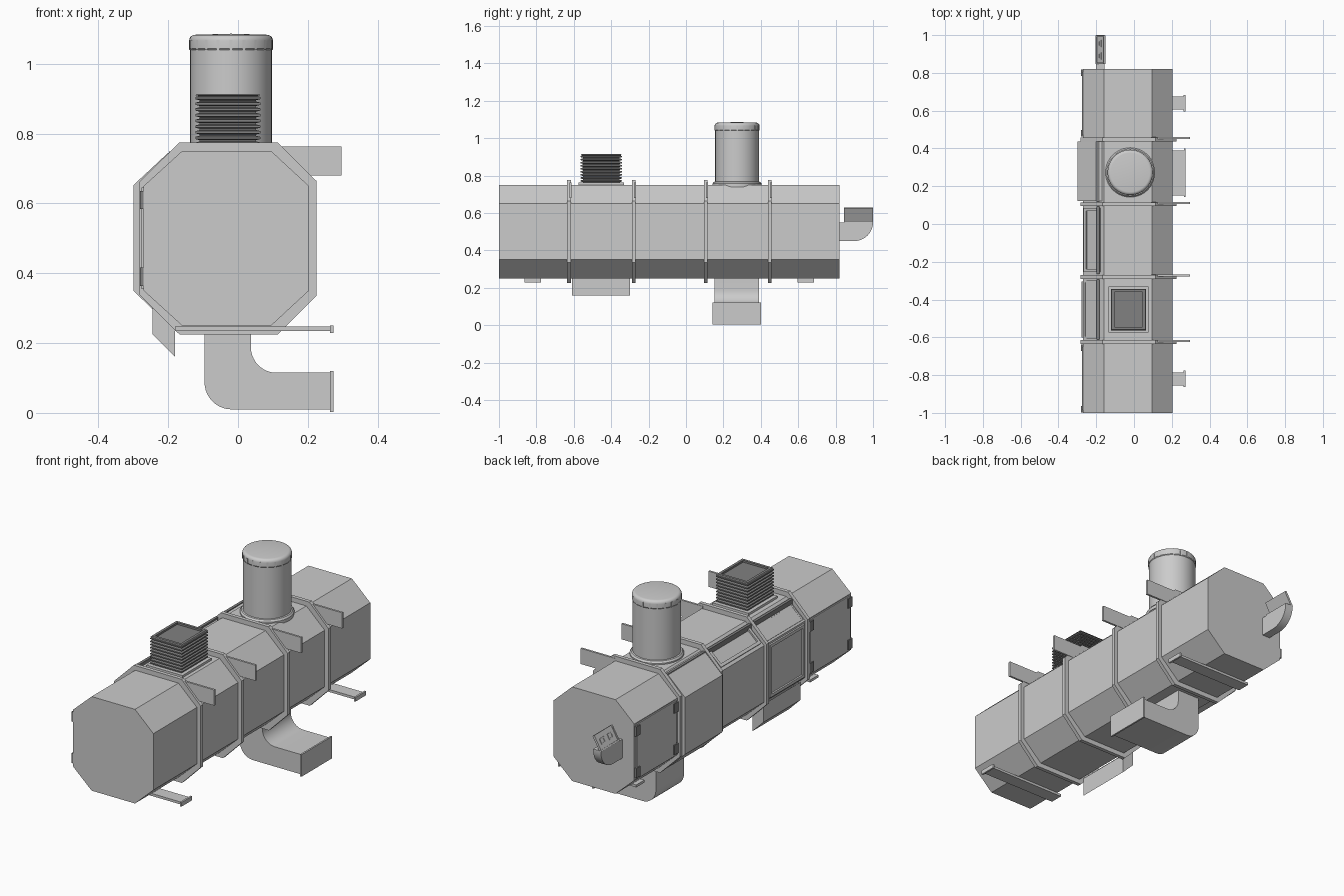
import bpy, bmesh, math
from mathutils import Vector

if "Cube" in bpy.data.objects:
    bpy.data.objects.remove(bpy.data.objects["Cube"])


def finish(name, bm, mat=None, smooth=False):
    bmesh.ops.recalc_face_normals(bm, faces=bm.faces)
    me = bpy.data.meshes.new(name)
    bm.to_mesh(me)
    bm.free()
    ob = bpy.data.objects.new(name, me)
    bpy.context.collection.objects.link(ob)
    if mat:
        me.materials.append(mat)
    if smooth:
        bpy.context.view_layer.objects.active = ob
        ob.select_set(True)
        bpy.ops.object.shade_smooth_by_angle(angle=math.radians(35))
        ob.select_set(False)
    return ob


def add_prism(bm, pts, axis, a, b):
    # extrude a 2D profile: axis 'y' takes (x, z), axis 'x' takes (y, z)
    def place(p, t):
        return (p[0], t, p[1]) if axis == 'y' else (t, p[0], p[1])
    lo = [bm.verts.new(place(p, a)) for p in pts]
    hi = [bm.verts.new(place(p, b)) for p in pts]
    bm.faces.new(lo)
    bm.faces.new(hi)
    for i in range(len(pts)):
        j = (i + 1) % len(pts)
        bm.faces.new((lo[i], lo[j], hi[j], hi[i]))


def prism(name, pts, a, b, axis='y', mat=None, smooth=False):
    bm = bmesh.new()
    add_prism(bm, pts, axis, a, b)
    return finish(name, bm, mat, smooth)


def box(name, x, y, z, mat=None):
    return prism(name, [(x[0], z[0]), (x[1], z[0]), (x[1], z[1]), (x[0], z[1])], *y, mat=mat)


def arc(cx, cz, r, a0, a1, n=10):
    return [(cx + r * math.cos(math.radians(a0 + (a1 - a0) * i / n)),
             cz + r * math.sin(math.radians(a0 + (a1 - a0) * i / n))) for i in range(n + 1)]


def facet_panel(name, p0, p1, y0, y1, border, thick, fill=0.0):
    # raised rim on a facet running from p0 to p1 in the x-z plane
    p0, p1 = Vector(p0), Vector(p1)
    d = (p1 - p0).normalized()
    n = Vector((-d.y, d.x))
    length = (p1 - p0).length
    bm = bmesh.new()

    def strip(t0, t1, a, b, h):
        q = [p0 + d * t0 - n * .004, p0 + d * t1 - n * .004, p0 + d * t1 + n * h, p0 + d * t0 + n * h]
        add_prism(bm, [tuple(v) for v in q], 'y', a, b)
    strip(0, border, y0, y1, thick)
    strip(length - border, length, y0, y1, thick)
    strip(border, length - border, y0, y0 + border, thick)
    strip(border, length - border, y1 - border, y1, thick)
    if fill:
        strip(border, length - border, y0 + border, y1 - border, fill)
    return finish(name, bm)


dark = bpy.data.materials.new("dark_rubber")
dark.diffuse_color = (.22, .22, .22, 1)
dark.use_nodes = True
dark.node_tree.nodes["Principled BSDF"].inputs["Base Color"].default_value = dark.diffuse_color

# Octagonal cabinet
body = [(-.16, .75), (.095, .75), (.203, .65), (.203, .35), (.095, .25), (-.16, .25), (-.27, .35), (-.27, .65)]
prism("cabinet_body", body, -1, .82)

# Flange frames with upper hanging brackets
ring = [(-.168, .775), (.113, .775), (.225, .664), (.225, .336), (.115, .225), (-.168, .225), (-.284, .34), (-.284, .66)]
for i, y in enumerate((-.625, -.28, .105, .448)):
    prism(f"frame_{i}", ring, y - .01, y + .01)
    box(f"bracket_{i}", (.09, .297), (y + .001, y + .012), (.68, .763))

# Bottom support beams with end plates
for i, y in enumerate((-.82, .64)):
    box(f"support_beam_{i}", (-.18, .265), (y - .035, y + .035), (.234, .247))
    box(f"support_end_{i}", (.263, .273), (y - .044, y + .044), (.229, .251))

# Outlet duct under the body
duct = ([(-.096, .26)] + arc(-.018, .088, .078, 180, 270) + [(.265, .01), (.265, .115)]
        + arc(.11, .188, .073, 270, 180) + [(.037, .26)])
prism("outlet_duct", duct, .152, .39, smooth=True)
box("outlet_flange", (.264, .273), (.143, .4), (.003, .12))

# Chute below the lower left facet
prism("drop_chute", [(-.245, .32), (-.245, .225), (-.18, .16), (-.18, .26)], -.61, -.3)

# Bulged cover and rimmed hatches on the left side
prism("side_cover", [(-.195, .25), (-.3, .35), (-.3, .652), (-.2, .745), (-.15, .74), (-.15, .26)], .122, .436)
facet_panel("upper_hatch", (-.258, .661), (-.178, .734), -.255, .085, .016, .012, .004)
facet_panel("upper_plate", (-.262, .657), (-.19, .723), -.605, -.3, .01, .006, .005)
facet_panel("side_window", (-.27, .36), (-.27, .64), -.6, -.305, .016, .009)
for i, (a, b) in enumerate(((-.612, -.294), (-.266, .092), (.12, .436))):
    box(f"hinge_rail_{i}", (-.198, -.183), (a, b), (.72, .748), dark)

# End doors on the left side with hinge blocks
for i, (a, b) in enumerate(((-.985, -.65), (.475, .805))):
    box(f"end_door_{i}", (-.276, -.26), (a, b), (.355, .645))
    for j, y in enumerate((a + .005, b - .005)):
        for k, z in enumerate((.39, .61)):
            box(f"door_hinge_{i}_{j}_{k}", (-.281, -.26), (y - .017, y + .017), (z - .026, z + .026), dark)

# Exhaust cylinder with rounded cap
bm = bmesh.new()
prof = ([(0, .74), (.131, .74), (.131, .757), (.124, .766), (.117, .768), (.117, 1.04), (.12, 1.044), (.12, 1.066)]
        + arc(.103, 1.066, .017, 18, 90, 4) + [(0, 1.086)])
vs = [bm.verts.new((r, 0, z)) for r, z in prof]
es = [bm.edges.new(e) for e in zip(vs, vs[1:])]
bmesh.ops.spin(bm, geom=vs + es, cent=(0, 0, 0), axis=(0, 0, 1), angle=2 * math.pi, steps=40)
bmesh.ops.remove_doubles(bm, verts=bm.verts, dist=1e-5)
bmesh.ops.translate(bm, verts=bm.verts, vec=(-.02, .273, 0))
finish("exhaust_cylinder", bm, smooth=True)
# Small notches around the cap
for i in range(20):
    a = 2 * math.pi * i / 20
    ob = box(f"cap_tab_{i}", (.112, .1205), (-.004, .004), (1.04, 1.068))
    ob.rotation_euler.z = a
    ob.location = (-.02, .273, 0)

# Square bellows: stacked ridges lofted together, with a recessed top
bm = bmesh.new()
loops = [(0, .755)]
for i in range(9):
    z = .765 + i * .0163
    loops += [(-.012, z), (0, z + .003), (0, z + .0095), (-.012, z + .0125)]
loops += [(0, .909), (-.004, .914), (-.018, .914), (-.018, .904)]
rows = []
for off, z in loops:
    hx, hy = .093 + off, .11 + off
    rows.append([bm.verts.new((-.029 + sx * hx, -.453 + sy * hy, z)) for sx, sy in ((-1, -1), (1, -1), (1, 1), (-1, 1))])
for r0, r1 in zip(rows, rows[1:]):
    for k in range(4):
        bm.faces.new((r0[k], r0[(k + 1) % 4], r1[(k + 1) % 4], r1[k]))
bm.faces.new(rows[0])
bm.faces.new(rows[-1])
finish("bellows", bm, dark)
box("bellows_base", (-.135, .076), (-.575, -.332), (.745, .762))

# Control panel arm on the back
arm = [(.81, .45), (.9, .45)] + arc(.9, .55, .1, -90, 0) + [(1, .556), (.845, .556), (.845, .55), (.81, .55)]
prism("panel_arm", arm, -.2, -.155, axis='x', smooth=True)
# Tilted control panel with a rim and two blank keys
p0, p1 = (-.2, .552), (-.157, .627)
prism("control_panel", [p0, p1, (-.15, .623), (-.193, .548)], .846, .999)
facet_panel("panel_rim", p0, p1, .846, .999, .008, .004)
for i, y in enumerate((.89, .955)):
    facet_panel(f"panel_key_{i}", (-.186, .576), (-.171, .603), y - .018, y + .018, .007, .003)
